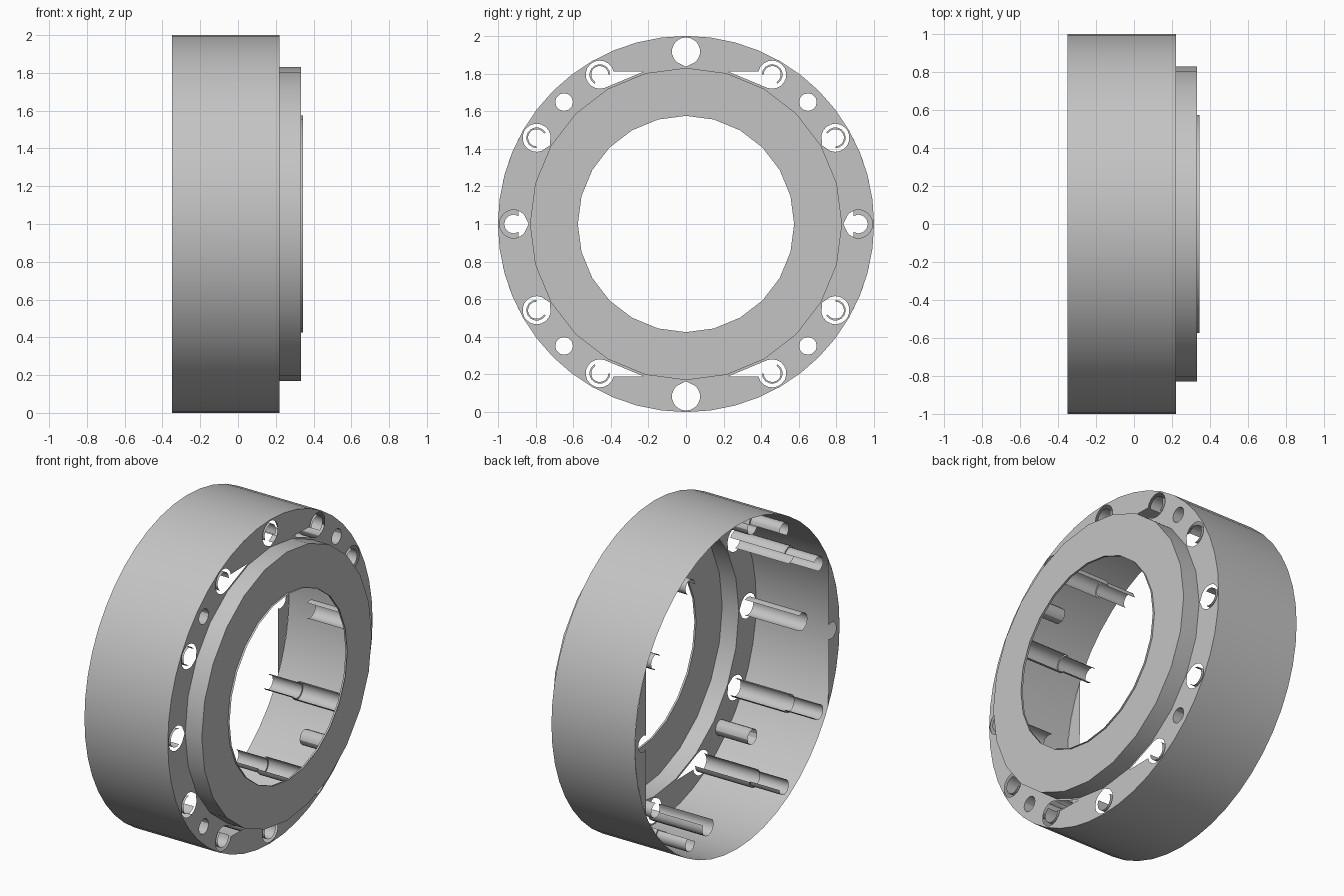
import bpy, bmesh
from math import sin, cos, tau, radians, atan2, pi, acos
from mathutils import Vector

cube = bpy.data.objects.get("Cube")
if cube:
    bpy.data.objects.remove(cube, do_unlink=True)

grey = bpy.data.materials.new("plain grey")
grey.use_nodes = True
COLOR = (0.55, 0.55, 0.55, 1)
grey.diffuse_color = COLOR
grey.node_tree.nodes["Principled BSDF"].inputs["Base Color"].default_value = COLOR

CENTER = Vector((0, 0, 1))
BACK, FLANGE, FACE, LIP = -0.35, 0.22, 0.333, 0.345
BOSS_R, BORE_R, BOLT_R = 0.83, 0.575, 0.917


def finish(name, bm):
    mesh = bpy.data.meshes.new(name)
    bm.to_mesh(mesh)
    bm.free()
    mesh.materials.append(grey)
    obj = bpy.data.objects.new(name, mesh)
    bpy.context.collection.objects.link(obj)
    bpy.ops.object.select_all(action='DESELECT')
    bpy.context.view_layer.objects.active = obj
    obj.select_set(True)
    bpy.ops.object.shade_smooth_by_angle(angle=radians(30))
    return obj


def lathe(name, profile, sides, mid=(0, 0), start=0, sweep=tau):
    """Sweep (x, radius) points round an axis parallel to x."""
    bm = bmesh.new()
    full = sweep == tau
    count = sides if full else sides + 1
    rows = []
    for x, r in profile:
        angles = [start + sweep * j / sides for j in range(count)]
        rows.append([bm.verts.new(CENTER + Vector((x, mid[0] + r * cos(a), mid[1] + r * sin(a))))
                     for a in angles])
    for p, q in zip(rows, rows[1:]):
        for j in range(sides):
            k = (j + 1) % count
            bm.faces.new((p[j], p[k], q[k], q[j]))
    return finish(name, bm)


def arc(mid, r, start, sweep, n, closed=False):
    steps = n if closed else n - 1
    return [(mid[0] + r * cos(start + sweep * i / steps),
             mid[1] + r * sin(start + sweep * i / steps)) for i in range(n)]


def sheet(name, x, loops):
    """Flat plate bounded by (y, z) loops, inner loops being holes."""
    bm = bmesh.new()
    for loop in loops:
        verts = [bm.verts.new(CENTER + Vector((x, y, z))) for y, z in loop]
        for i, v in enumerate(verts):
            bm.edges.new((v, verts[i - 1]))
    bmesh.ops.triangle_fill(bm, use_beauty=True, use_dissolve=False,
                            edges=bm.edges[:], normal=(1, 0, 0))
    return finish(name, bm)


def polar(r, a):
    return Vector((r * cos(a), r * sin(a)))


def bolt_hole(i):
    """Round hole drawn out to a point beside the boss."""
    a = tau * i / 12
    mid = polar(BOLT_R, a)
    tip = polar(0.836, a)
    if i in (2, 4, 8, 10):
        tip = Vector((0.22 if mid.x > 0 else -0.22, 0.812 if mid.y > 0 else -0.812))
    toward = (tip - mid).normalized() - mid.normalized()
    m = atan2(toward.y, toward.x)
    return arc(mid, 0.075, m + radians(40), radians(280), 15) + [tuple(tip)]


# Outer drum, open at the rear
lathe("drum_shell", [(BACK, 1), (-0.14, 1), (FLANGE, 1)], 48)

# Raised boss with its front ring and thin bore lip
lathe("boss_wall", [(FLANGE, BOSS_R), (FACE, BOSS_R)], 24)
lathe("boss_front_ring", [(FACE, BOSS_R), (FACE, BORE_R)], 24)
lathe("bore_lip", [(FACE, BORE_R), (LIP, BORE_R)], 24)

# Flange with bolt holes and small pin holes
loops = [arc((0, 0), 1, 0, tau, 48, True), arc((0, 0), BOSS_R, 0, tau, 24, True)]
loops += [bolt_hole(i) for i in range(12)]
pins = [polar(BOLT_R, pi / 4 + i * pi / 2) for i in range(4)]
loops += [arc(p, 0.047, 0, tau, 12, True) for p in pins]
sheet("flange", FLANGE, loops)

# Open channels behind the bolt holes, short ones at the quarter points
for i in range(12):
    a = tau * i / 12
    mid = polar(BOLT_R, a)
    profile = [(-0.15, 0.055), (FLANGE, 0.055)]
    if i % 3:
        profile = [(BACK, 0.046), (-0.15, 0.046)] + profile
    lathe(f"bolt_channel_{i}", profile, 10, mid, a - radians(120), radians(240))

# Short pin sleeves
for i, p in enumerate(pins):
    lathe(f"pin_sleeve_{i}", [(0, 0.047), (FLANGE, 0.047)], 12, p)

# Rear side plates, straight on the inside with a round notch
CHORD = 0.89
half = acos(CHORD)
notch = acos((CHORD - BOLT_R) / 0.05)
outline = arc((0, 0), 0.999, -half, 2 * half, 9) + arc((BOLT_R, 0), 0.05, notch, -2 * notch, 9)
for side, name in ((1, "rear_plate_back"), (-1, "rear_plate_front")):
    sheet(name, BACK, [[(side * y, z) for y, z in outline]])
